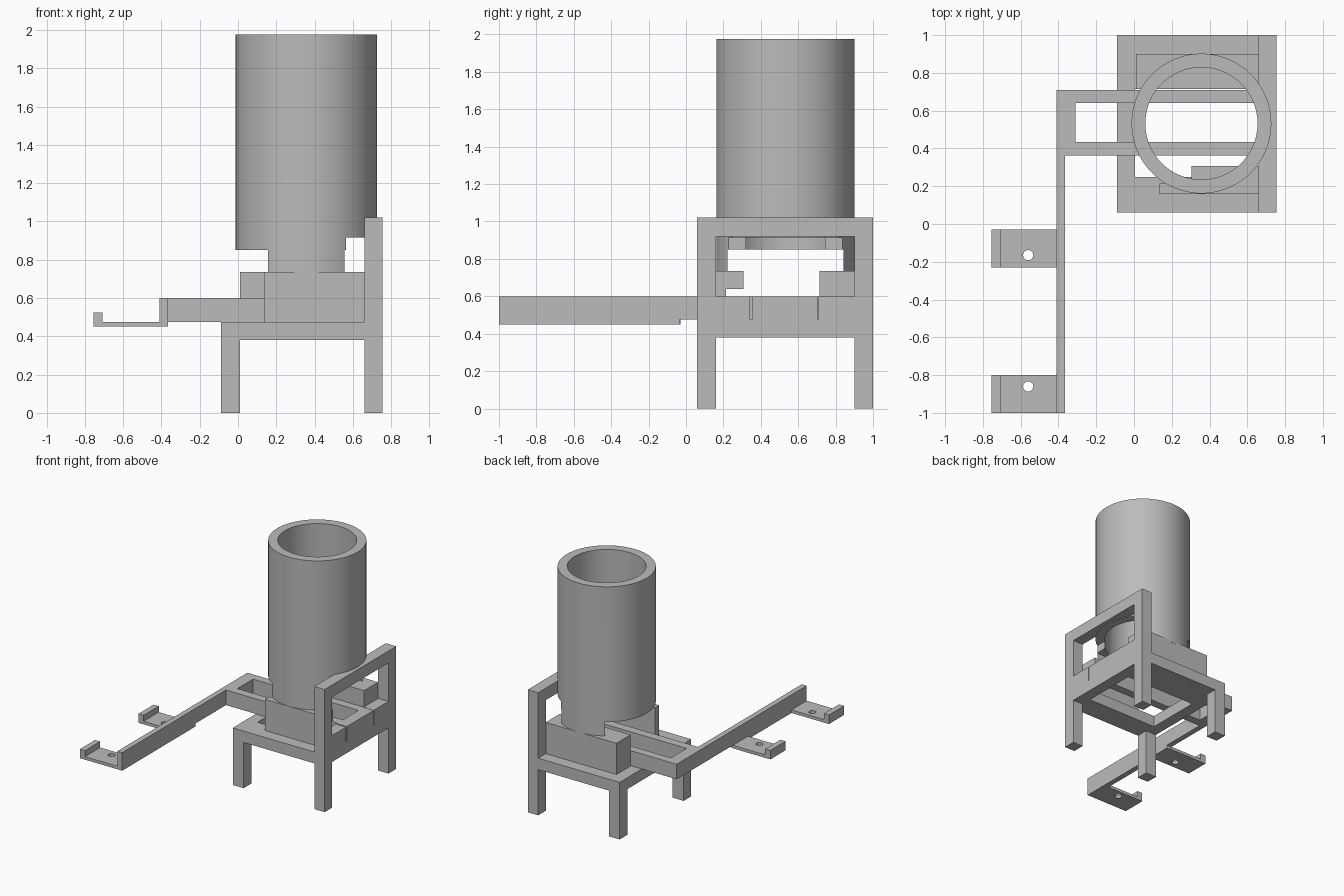
import bpy
import bmesh
from mathutils import Matrix, Vector

if "Cube" in bpy.data.objects:
    bpy.data.objects.remove(bpy.data.objects["Cube"])

grey = bpy.data.materials.new("plain grey")
grey.use_nodes = True
grey.diffuse_color = (0.5, 0.5, 0.5, 1)
grey.node_tree.nodes["Principled BSDF"].inputs["Base Color"].default_value = (0.5, 0.5, 0.5, 1)


def finish(name, bm):
    mesh = bpy.data.meshes.new(name)
    bm.to_mesh(mesh)
    bm.free()
    mesh.materials.append(grey)
    obj = bpy.data.objects.new(name, mesh)
    bpy.context.collection.objects.link(obj)
    return obj


def box(name, x, y, z):
    """Box from (low, high) ranges on each axis."""
    bm = bmesh.new()
    size = Vector([r[1] - r[0] for r in (x, y, z)])
    mid = Vector([(r[0] + r[1]) / 2 for r in (x, y, z)])
    bmesh.ops.create_cube(bm, size=1, matrix=Matrix.Translation(mid) @ Matrix.Diagonal(size.to_4d()))
    return finish(name, bm)


def cylinder(name, x, y, z, radius, sides):
    bm = bmesh.new()
    bmesh.ops.create_cone(bm, cap_ends=True, segments=sides, radius1=radius, radius2=radius,
                          depth=z[1] - z[0],
                          matrix=Matrix.Translation((x, y, (z[0] + z[1]) / 2)))
    return finish(name, bm)


def cut(obj, cutters):
    """Subtract the cutters, then remove them."""
    bpy.context.view_layer.objects.active = obj
    for cutter in cutters:
        cutter.hide_render = True
        mod = obj.modifiers.new("cut", "BOOLEAN")
        mod.operation = "DIFFERENCE"
        mod.solver = "EXACT"
        mod.object = cutter
        bpy.ops.object.modifier_apply(modifier=mod.name)
        bpy.data.objects.remove(cutter)


def smooth(obj):
    bpy.ops.object.select_all(action="DESELECT")
    obj.select_set(True)
    bpy.context.view_layer.objects.active = obj
    bpy.ops.object.shade_smooth_by_angle()


# Stand: legs, open seat, and back frame
LEFT, RIGHT = (-0.09, 0.01), (0.66, 0.755)
FRONT, BACK = (0.06, 0.16), (0.9, 1.0)
SEAT = (0.38, 0.475)
for side, xs in (("right", LEFT), ("left", RIGHT)):
    for end, ys in (("front", FRONT), ("back", BACK)):
        box(f"{end}_{side}_leg", xs, ys, (0, SEAT[0]))

seat = box("seat", (-0.09, 0.755), (0.06, 1.0), SEAT)
cut(seat, [box("seat_hole", (0.005, 0.66), (0.25, 0.715), (0.3, 0.6))])

panel = box("back_panel", RIGHT, (0.06, 1.0), (SEAT[1], 1.02))
cut(panel, [box("window", (0.6, 0.8), (0.16, 0.9), (0.6, 0.92)),
            box("front_slit", (0.6, 0.8), (0.343, 0.353), (SEAT[1], 0.7)),
            box("back_slit", (0.6, 0.8), (0.703, 0.707), (SEAT[1], 0.7))])

# Blocks that hold the tube
box("back_block", (0.01, 0.66), (0.715, 0.9), (SEAT[1], 0.735))
box("front_block", (0.135, 0.66), (0.16, 0.215), (SEAT[1], 0.735))
box("front_block_lip", (0.305, 0.66), (0.215, 0.308), (0.64, 0.735))

# Hollow tube, with its lower end cut to two tabs and clear of the back frame
TX, TY = 0.357, 0.532
tube = cylinder("tube", TX, TY, (0.72, 1.975), 0.37, 96)
cut(tube, [cylinder("bore", TX, TY, (0.6, 2.1), 0.297, 96),
           box("tab_gap", (-0.2, 1), (0.221, 0.843), (0.6, 0.85)),
           box("frame_gap", (0.565, 1), (0, 1.1), (0.6, 0.915))])
smooth(tube)

# Sliding arm: two rails, crossbar and long side bar
ARM = (SEAT[1], 0.6)
box("front_rail", (-0.31, 0.66), (0.363, 0.434), ARM)
box("back_rail", (-0.31, 0.66), (0.64, 0.709), ARM)
box("crossbar", (-0.41, -0.31), (0.363, 0.709), ARM)
box("side_bar", (-0.41, -0.365), (-0.035, 0.363), ARM)
box("side_bar_end", (-0.41, -0.365), (-1.0, -0.035), (0.45, 0.6))

# Two hooked brackets with screw holes
for name, low, hole in (("inner", -0.23, -0.165), ("outer", -1.0, -0.86)):
    ys = (low, low + 0.2)
    plate = box(f"{name}_bracket", (-0.755, -0.41), ys, (0.45, SEAT[1]))
    cut(plate, [cylinder("screw_hole", -0.56, hole, (0.4, 0.55), 0.027, 24)])
    box(f"{name}_hook", (-0.755, -0.708), ys, (SEAT[1], 0.525))
